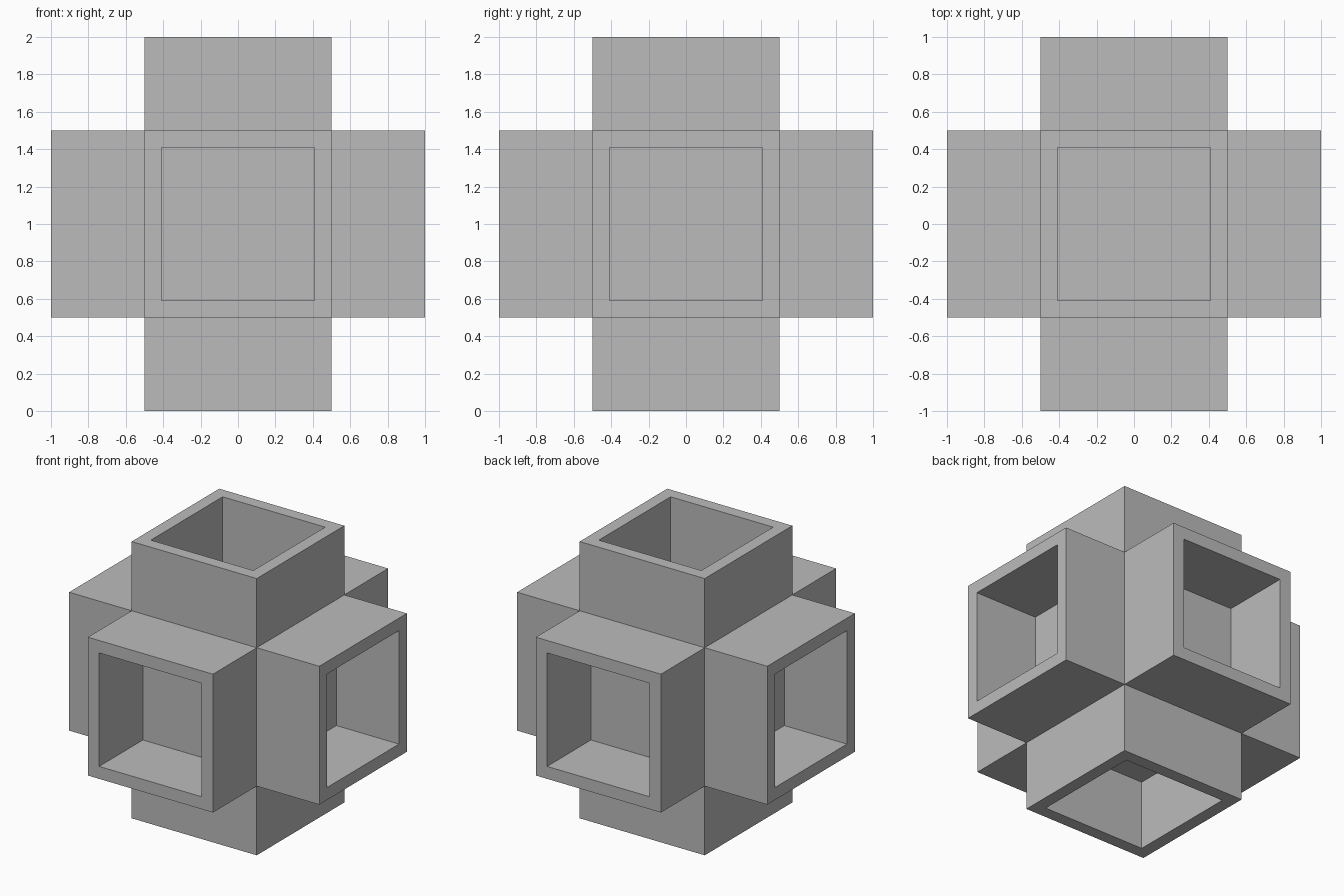
import bpy
import bmesh
from mathutils import Matrix

old = bpy.data.objects.get("Cube")
if old:
    bpy.data.objects.remove(old, do_unlink=True)

ARM = 0.5      # arm length, also the depth of each socket
WALL = 0.09    # thickness of the socket walls

# Plain grey material
grey = bpy.data.materials.new("plain_grey")
grey.use_nodes = True
colour = (0.5, 0.5, 0.5, 1)
grey.diffuse_color = colour
grey.node_tree.nodes["Principled BSDF"].inputs["Base Color"].default_value = colour

# Solid core cube
bm = bmesh.new()
bmesh.ops.create_cube(bm, size=1, matrix=Matrix.Translation((0, 0, 1)))
ends = bm.faces[:]


def push(thickness, depth):
    """Inset the six end faces and move them along their normals."""
    bmesh.ops.inset_individual(bm, faces=ends, thickness=thickness,
                               depth=depth, use_even_offset=True)
    bm.normal_update()


push(0, ARM)       # square arms
push(WALL, 0)      # rims
push(0, -ARM)      # sockets down to the core

mesh = bpy.data.meshes.new("six_way_connector")
bm.to_mesh(mesh)
bm.free()
mesh.materials.append(grey)
connector = bpy.data.objects.new("six_way_connector", mesh)
bpy.context.collection.objects.link(connector)
